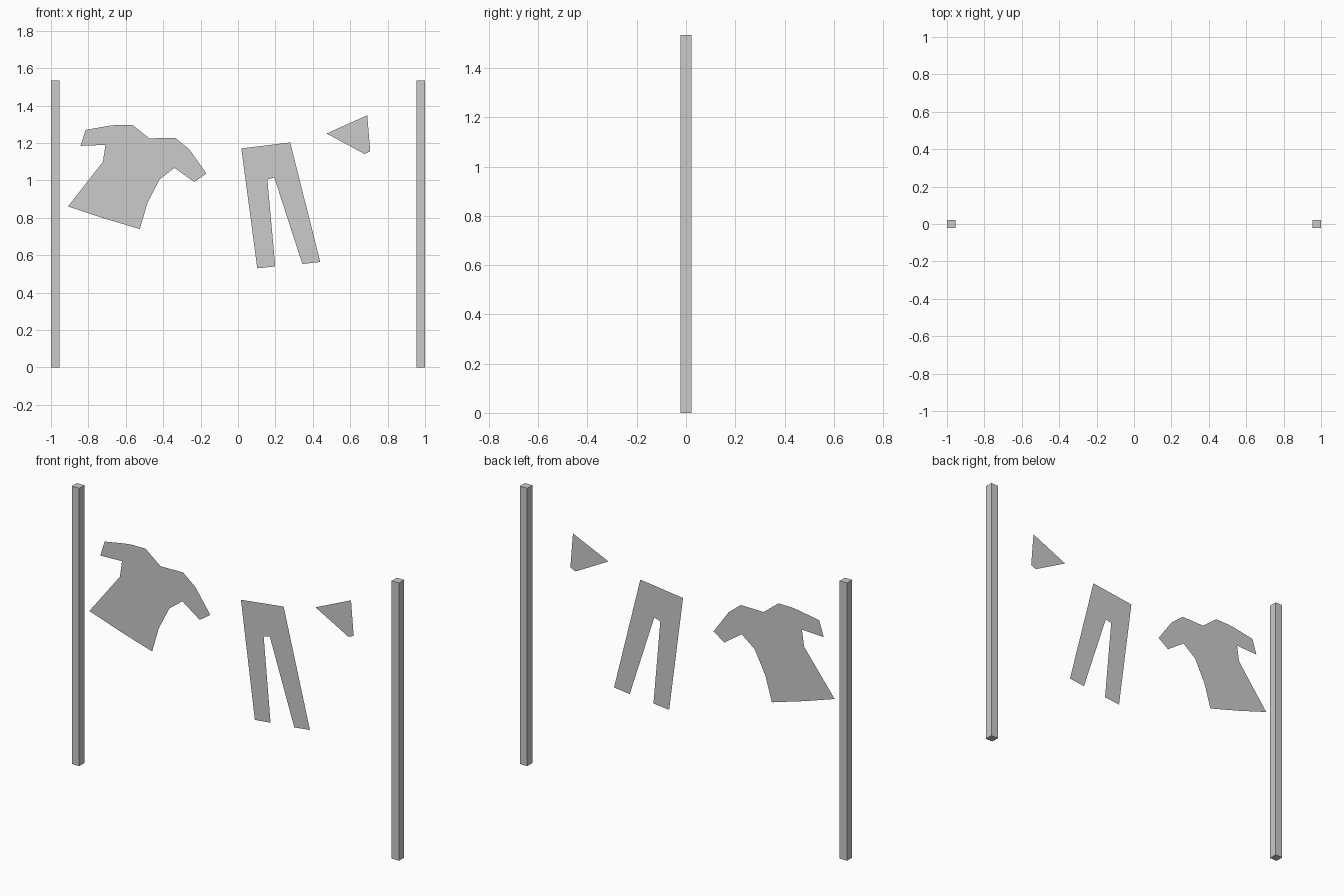
import bpy, bmesh

if "Cube" in bpy.data.objects:
    bpy.data.objects.remove(bpy.data.objects["Cube"])

grey = bpy.data.materials.new("plain grey")
grey.diffuse_color = (0.6, 0.6, 0.6, 1)
grey.use_nodes = True
grey.node_tree.nodes["Principled BSDF"].inputs["Base Color"].default_value = grey.diffuse_color


def finish(name, bm):
    mesh = bpy.data.meshes.new(name)
    bm.to_mesh(mesh)
    bm.free()
    mesh.materials.append(grey)
    obj = bpy.data.objects.new(name, mesh)
    bpy.context.collection.objects.link(obj)


def cloth(name, outline):
    """Flat garment hanging in the y = 0 plane, facing the front."""
    bm = bmesh.new()
    face = bm.faces.new([bm.verts.new((x, 0, z)) for x, z in outline])
    face.normal_update()
    if face.normal.y > 0:
        face.normal_flip()
    bmesh.ops.triangulate(bm, faces=[face])
    finish(name, bm)


# Square posts at both ends
W, H = 0.045, 1.535
for side, name in ((-1, "left_post"), (1, "right_post")):
    bm = bmesh.new()
    bmesh.ops.create_cube(bm, size=1)
    bmesh.ops.scale(bm, vec=(W, W, H), verts=bm.verts)
    bmesh.ops.translate(bm, vec=(side * (1 - W / 2), 0, H / 2), verts=bm.verts)
    finish(name, bm)

# Shirt: left cuff, shoulders and neck, right cuff, then hem
cloth("shirt", [
    (-.815, 1.27), (-.69, 1.292), (-.645, 1.297), (-.565, 1.297),
    (-.474, 1.225), (-.335, 1.227), (-.26, 1.166), (-.169, 1.037),
    (-.234, .992), (-.34, 1.067), (-.42, 1.005), (-.485, .877),
    (-.525, .74), (-.725, .80), (-.909, .861), (-.80, 1.0),
    (-.722, 1.10), (-.709, 1.19), (-.842, 1.185)])

# Trousers: waist, right leg, crotch, left leg
cloth("trousers", [
    (.018, 1.171), (.279, 1.203), (.44, .564), (.344, .553),
    (.194, 1.016), (.157, 1.005), (.199, .54), (.103, .53)])

# Small underwear triangle
cloth("briefs", [(.474, 1.251), (.691, 1.348), (.707, 1.155), (.675, 1.142)])
